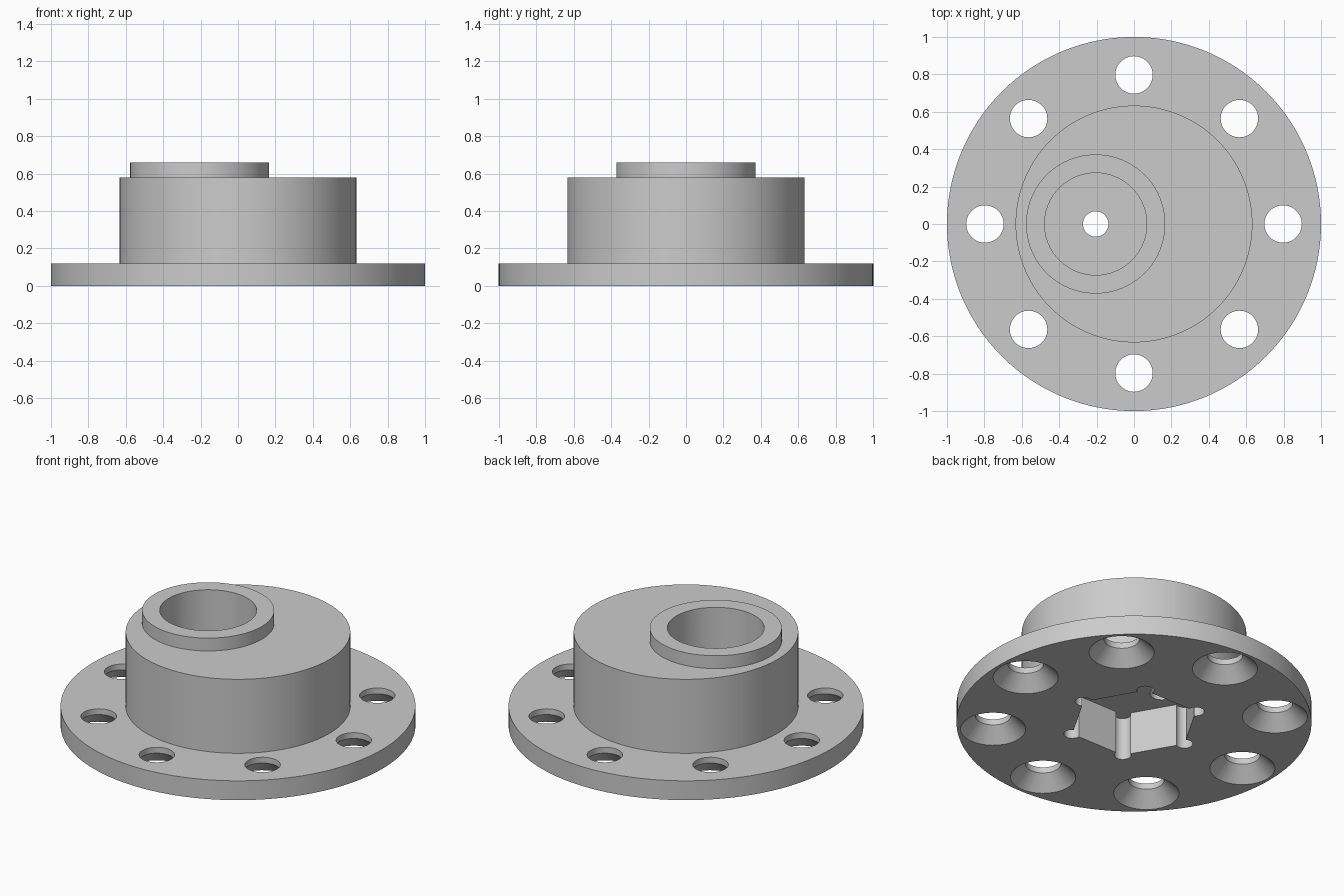
import bpy, bmesh
from math import tau, cos, sin, radians

cube = bpy.data.objects.get("Cube")
if cube:
    bpy.data.objects.remove(cube, do_unlink=True)

steel = bpy.data.materials.new("plain grey")
GREY = (0.6, 0.6, 0.6, 1)
steel.use_nodes = True
steel.diffuse_color = GREY
steel.node_tree.nodes["Principled BSDF"].inputs["Base Color"].default_value = GREY


def lathe(name, profile, at=(0, 0, 0), steps=64):
    """Solid of revolution from (radius, height) points, closed on the axis."""
    bm = bmesh.new()
    verts = [bm.verts.new((r, 0, z)) for r, z in profile]
    edges = [bm.edges.new(pair) for pair in zip(verts, verts[1:])]
    bmesh.ops.spin(bm, geom=verts + edges, cent=(0, 0, 0), axis=(0, 0, 1),
                   angle=tau, steps=steps, use_duplicate=False)
    bmesh.ops.remove_doubles(bm, verts=bm.verts, dist=0.0001)
    bmesh.ops.recalc_face_normals(bm, faces=bm.faces)
    mesh = bpy.data.meshes.new(name)
    bm.to_mesh(mesh)
    bm.free()
    mesh.materials.append(steel)
    obj = bpy.data.objects.new(name, mesh)
    obj.location = at
    bpy.context.collection.objects.link(obj)
    return obj


def plug(name, radius, low, high, at=(0, 0, 0), steps=64):
    return lathe(name, [(0, low), (radius, low), (radius, high), (0, high)], at, steps)


def combine(target, tool, operation="DIFFERENCE"):
    """Apply a boolean and discard the tool."""
    mod = target.modifiers.new(tool.name, "BOOLEAN")
    mod.operation = operation
    mod.solver = "EXACT"
    mod.object = tool
    bpy.context.view_layer.objects.active = target
    bpy.ops.object.modifier_apply(modifier=mod.name)
    bpy.data.objects.remove(tool, do_unlink=True)


# Flange with the round hub above it
FLANGE, HUB, BOSS = 0.12, 0.58, 0.66
body = lathe("flanged_hub", [(0, 0), (1, 0), (1, FLANGE), (0.633, FLANGE),
                             (0.633, HUB), (0, HUB)], steps=128)

# Off-centre boss with its blind bore and small through hole
offset = (-0.205, 0, 0)
combine(body, plug("boss", 0.372, 0.45, BOSS, offset, 96), "UNION")
combine(body, plug("bore", 0.273, 0.33, 0.8, offset, 96))
combine(body, plug("through_hole", 0.068, -0.1, 0.5, offset, 48))

# Eight bolt holes, countersunk from below
for i in range(8):
    a = i * tau / 8
    combine(body, lathe("bolt_hole", [(0, -0.02), (0.204, -0.02), (0.1, 0.084),
                                      (0.1, 0.2), (0, 0.2)],
                        (0.797 * cos(a), 0.797 * sin(a), 0), 48))

# Hexagonal pocket underneath with relieved corners
DEPTH, CORNER = 0.265, 0.37
pocket = plug("hex_pocket", CORNER, -0.1, DEPTH, steps=6)
for i in range(6):
    a = i * tau / 6
    combine(pocket, plug("corner_relief", 0.048, -0.1, DEPTH,
                         (CORNER * cos(a), CORNER * sin(a), 0), 32), "UNION")
combine(body, pocket)

# Smooth curved walls, crisp rims
bpy.ops.object.select_all(action="DESELECT")
body.select_set(True)
bpy.context.view_layer.objects.active = body
bpy.ops.object.shade_smooth_by_angle(angle=radians(30))
